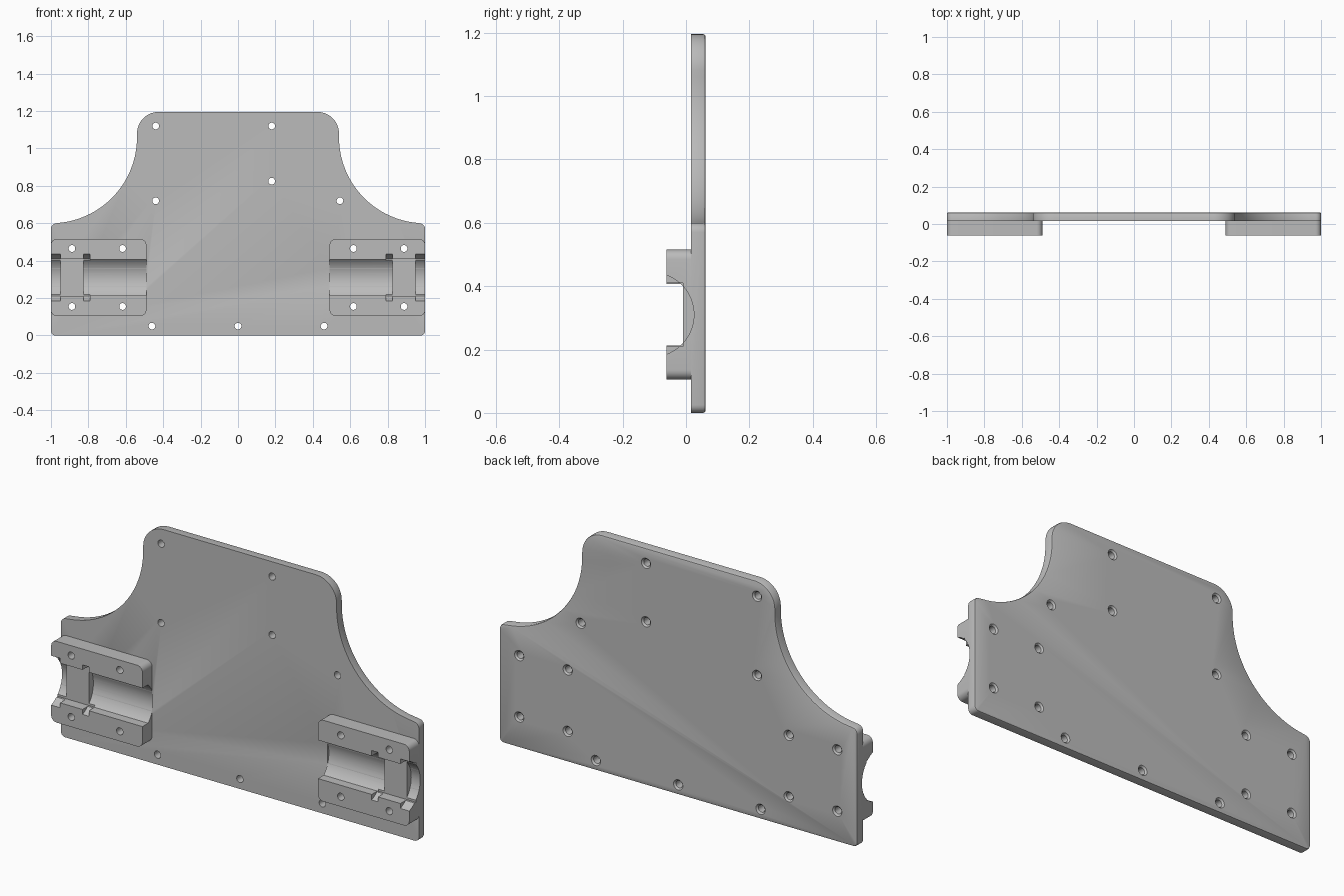
import bpy, bmesh, math
from mathutils import Vector

old = bpy.data.objects.get("Cube")
if old:
    bpy.data.objects.remove(old, do_unlink=True)

grey = bpy.data.materials.new("plain grey")
grey.use_nodes = True
grey.diffuse_color = (0.5, 0.5, 0.5, 1)
grey.node_tree.nodes["Principled BSDF"].inputs["Base Color"].default_value = (0.5, 0.5, 0.5, 1)

BACK, JOIN, FRONT = 0.062, 0.015, -0.062   # y levels of the layers
BORE_Y, BORE_Z, BORE_R = -0.108, 0.31, 0.133


def arc(cx, cy, r, start, end, n=12):
    angles = [math.radians(start + (end - start) * i / n) for i in range(n + 1)]
    return [(cx + r * math.cos(a), cy + r * math.sin(a)) for a in angles]


def add_prism(bm, outline, axis, lo, hi):
    """Extrude an outline along x (outline is y, z) or y (outline is x, z)."""
    def at(p, d):
        return (d, p[0], p[1]) if axis == "x" else (p[0], d, p[1])
    bottom = [bm.verts.new(at(p, lo)) for p in outline]
    top = [bm.verts.new(at(p, hi)) for p in outline]
    bm.faces.new(bottom)
    back = bm.faces.new(top[::-1])
    for i in range(len(outline)):
        j = (i + 1) % len(outline)
        bm.faces.new((bottom[j], bottom[i], top[i], top[j]))
    return back


def finish(name, bm):
    bmesh.ops.recalc_face_normals(bm, faces=bm.faces[:])
    mesh = bpy.data.meshes.new(name)
    bm.to_mesh(mesh)
    bm.free()
    mesh.materials.append(grey)
    ob = bpy.data.objects.new(name, mesh)
    bpy.context.collection.objects.link(ob)
    return ob


def activate(ob):
    bpy.ops.object.select_all(action="DESELECT")
    ob.select_set(True)
    bpy.context.view_layer.objects.active = ob


def cut(ob, cutter):
    activate(ob)
    mod = ob.modifiers.new("cut", "BOOLEAN")
    mod.operation = "DIFFERENCE"
    mod.solver = "EXACT"
    mod.object = cutter
    bpy.ops.object.modifier_apply(modifier=mod.name)


def both_sides(name, outline, spans):
    """Cutter running along x, repeated on the left and right."""
    bm = bmesh.new()
    for lo, hi in spans:
        add_prism(bm, outline, "x", lo, hi)
        add_prism(bm, outline, "x", -hi, -lo)
    return finish(name, bm)


# Back plate: right half of the outline, mirrored to the left
half = (arc(0.975, 0.025, 0.025, -90, 0, 5) + arc(0.97, 0.57, 0.03, 0, 90, 6)
        + arc(1.0, 1.06, 0.46, 264, 180, 32) + arc(0.425, 1.08, 0.115, 0, 90, 14))
bm = bmesh.new()
back = add_prism(bm, half + [(-x, z) for x, z in reversed(half)], "y", JOIN, BACK)
bmesh.ops.recalc_face_normals(bm, faces=bm.faces[:])
bmesh.ops.bevel(bm, geom=list(back.edges), offset=0.008, segments=2,
                profile=0.5, affect="EDGES")
plate = finish("back_plate", bm)

# Clamp blocks with rounded corners
r = 0.03
block_outline = (arc(1 - r, 0.105 + r, r, -90, 0, 6) + arc(1 - r, 0.515 - r, r, 0, 90, 6)
                 + arc(0.49 + r, 0.515 - r, r, 90, 180, 6) + arc(0.49 + r, 0.105 + r, r, 180, 270, 6))
blocks = []
for name, side in (("left_clamp_block", 1), ("right_clamp_block", -1)):
    bm = bmesh.new()
    add_prism(bm, [(side * x, z) for x, z in block_outline], "y", FRONT, JOIN)
    blocks.append(finish(name, bm))

# Bore shapes: full round, round with straight walls, and square slot
full_round = arc(BORE_Y, BORE_Z, BORE_R, 0, 360, 72)[:-1]
wall = 0.097
a = math.degrees(math.asin(wall / BORE_R))
walled = arc(BORE_Y, BORE_Z, BORE_R, -a, a, 28) + [(-0.2, BORE_Z + wall), (-0.2, BORE_Z - wall)]
square = [(-0.2, 0.21), (-0.01, 0.21), (-0.01, 0.41), (-0.2, 0.41)]

round_cutter = both_sides("round_cutter", full_round, [(0.79, 0.825), (0.95, 1.02)])
slot_cutter = both_sides("slot_cutter", square, [(0.792, 1.03)])
bore_cutter = both_sides("bore_cutter", walled, [(0.45, 0.8)])
shallow_cutter = both_sides("shallow_cutter", walled, [(0.49, 0.8)])

# Screw holes, countersunk at the back
holes = [(-0.44, 1.12), (0.18, 1.12), (0.18, 0.825), (-0.44, 0.72), (0.545, 0.72),
         (-0.46, 0.05), (0, 0.05), (0.46, 0.05)]
holes += [(s * x, z) for s in (-1, 1) for x in (0.617, 0.888) for z in (0.155, 0.465)]
profile = [(0.018, -0.1), (0.018, BACK - 0.008), (0.026, BACK), (0.026, 0.1)]
bm = bmesh.new()
for x, z in holes:
    rings = [[bm.verts.new((px, y, pz)) for px, pz in arc(x, z, rad, 0, 360, 24)[:-1]]
             for rad, y in profile]
    bm.faces.new(rings[0])
    bm.faces.new(rings[-1][::-1])
    for low, high in zip(rings, rings[1:]):
        for i in range(24):
            j = (i + 1) % 24
            bm.faces.new((low[j], low[i], high[i], high[j]))
hole_cutter = finish("hole_cutter", bm)

# Cut everything, then drop the cutters
for cutter in (round_cutter, shallow_cutter, hole_cutter):
    cut(plate, cutter)
for block in blocks:
    for cutter in (round_cutter, slot_cutter, bore_cutter, hole_cutter):
        cut(block, cutter)
for cutter in (round_cutter, slot_cutter, bore_cutter, shallow_cutter, hole_cutter):
    bpy.data.objects.remove(cutter, do_unlink=True)

for ob in [plate] + blocks:
    activate(ob)
    bpy.ops.object.shade_smooth_by_angle(angle=math.radians(25))
